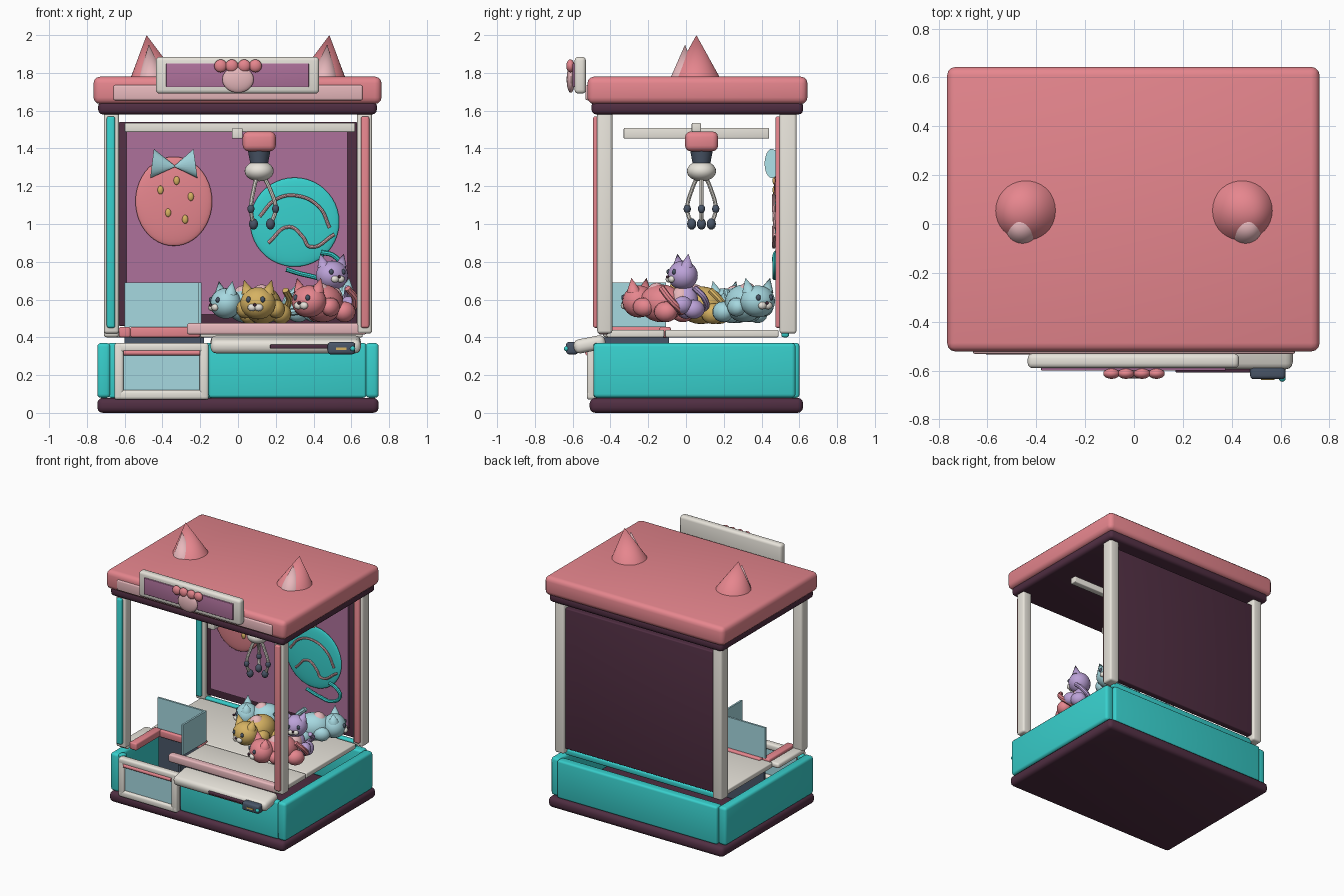
import bpy, bmesh, math
from mathutils import Matrix, Vector

if "Cube" in bpy.data.objects:
    bpy.data.objects.remove(bpy.data.objects["Cube"])


def lin(c):
    c /= 255
    return c / 12.92 if c <= 0.04045 else ((c + 0.055) / 1.055) ** 2.4


MATS = {}
for nm, rgb in {"pink": (230, 134, 142), "pale pink": (236, 188, 192), "off white": (232, 228, 219),
                "teal": (56, 208, 205), "plum": (80, 46, 66), "purple": (174, 113, 155),
                "slate": (74, 86, 104), "mustard": (214, 178, 98), "light blue": (166, 216, 224),
                "lilac": (188, 162, 216)}.items():
    MATS[nm] = bpy.data.materials.new(nm)
    MATS[nm].diffuse_color = (*[lin(v) for v in rgb], 1)


class Part:
    """Collects coloured primitives into one named object."""

    def __init__(self, name, frame=Matrix()):
        self.name, self.frame, self.bm, self.used = name, frame, bmesh.new(), []

    def take(self, tmp, mat):
        if mat not in self.used:
            self.used.append(mat)
        for f in tmp.faces:
            f.material_index = self.used.index(mat)
            f.smooth = True
        tmp.transform(self.frame)
        me = bpy.data.meshes.new("tmp")
        tmp.to_mesh(me)
        self.bm.from_mesh(me)
        bpy.data.meshes.remove(me)
        tmp.free()
        return self

    def box(self, x0, x1, y0, y1, z0, z1, mat, bevel=0.0, tilt=0.0):
        tmp = bmesh.new()
        c = Vector((x0 + x1, y0 + y1, z0 + z1)) / 2
        bmesh.ops.create_cube(tmp, size=1)
        tmp.transform(Matrix.Diagonal((x1 - x0, y1 - y0, z1 - z0, 1)))
        if bevel:
            bmesh.ops.bevel(tmp, geom=tmp.edges[:], offset=bevel, segments=3, profile=0.5, affect='EDGES')
        tmp.transform(Matrix.Translation(c) @ Matrix.Rotation(tilt, 4, 'X'))
        return self.take(tmp, mat)

    def ball(self, c, r, mat, seg=20):
        r = (r, r, r) if isinstance(r, (int, float)) else r
        tmp = bmesh.new()
        bmesh.ops.create_uvsphere(tmp, u_segments=seg, v_segments=seg // 2 + 2, radius=1)
        tmp.transform(Matrix.Translation(c) @ Matrix.Diagonal((*r, 1)))
        return self.take(tmp, mat)

    def cone(self, a, b, r0, r1, mat, seg=32, squash=1.0):
        a, b = Vector(a), Vector(b)
        d = b - a
        tmp = bmesh.new()
        bmesh.ops.create_cone(tmp, cap_ends=True, segments=seg, radius1=r0, radius2=r1, depth=d.length)
        tmp.transform(d.to_track_quat('Z', 'Y').to_matrix().to_4x4())
        tmp.transform(Matrix.Translation((a + b) / 2) @ Matrix.Diagonal((1, squash, 1, 1)))
        return self.take(tmp, mat)

    def tube(self, pts, r, mat):
        cu = bpy.data.curves.new("path", 'CURVE')
        cu.dimensions, cu.bevel_depth, cu.bevel_resolution, cu.use_fill_caps = '3D', r, 2, True
        sp = cu.splines.new('BEZIER')
        sp.bezier_points.add(len(pts) - 1)
        sp.resolution_u = 6
        for p, co in zip(sp.bezier_points, pts):
            p.co = co
            p.handle_left_type = p.handle_right_type = 'AUTO'
        ob = bpy.data.objects.new("path", cu)
        me = bpy.data.meshes.new_from_object(ob)
        tmp = bmesh.new()
        tmp.from_mesh(me)
        bpy.data.objects.remove(ob)
        bpy.data.curves.remove(cu)
        return self.take(tmp, mat)

    def done(self):
        me = bpy.data.meshes.new(self.name)
        self.bm.to_mesh(me)
        self.bm.free()
        for m in self.used:
            me.materials.append(MATS[m])
        me.set_sharp_from_angle(angle=math.radians(40))
        ob = bpy.data.objects.new(self.name, me)
        bpy.context.collection.objects.link(ob)


# Base: plinth and hollow cabinet
Part("plinth").box(-.745, .745, -.51, .62, 0, .08, "plum", .03).done()
p = Part("cabinet")
for s in (-1, 1):
    xs = sorted((s * .675, s * .745))
    p.box(*xs, -.49, .58, .08, .37, "teal", .02)
p.box(-.155, .68, -.49, -.44, .08, .37, "teal", .015)
p.box(-.685, -.64, -.48, -.43, .08, .37, "teal", .01)
p.box(-.68, .68, .53, .6, .08, .37, "teal", .015).done()
Part("chute").box(-.6, -.2, -.11, -.09, .08, .4, "slate").box(-.2, -.18, -.44, -.09, .08, .4, "slate").done()

# Prize door
p = Part("prize_door")
for x in (-.655, -.205):
    p.box(x, x + .05, -.525, -.47, .07, .37, "off white", .015)
for z in (.07, .32):
    p.box(-.655, -.155, -.525, -.47, z, z + .05, "off white", .015)
p.box(-.61, -.2, -.505, -.495, .11, .33, "light blue")
p.cone((-.605, -.52, .318), (-.2, -.52, .318), .014, .014, "pink", 16).done()

# Play floor with chute rims
p = Part("play_floor")
p.box(-.66, .66, -.11, .49, .4, .44, "off white", .008)
p.box(-.2, .66, -.42, -.115, .4, .44, "off white", .008)
p.box(-.71, -.63, -.44, -.11, .4, .44, "off white", .015)
p.box(-.63, -.57, -.42, -.11, .4, .455, "pink", .01)
p.box(-.57, -.2, -.14, -.08, .4, .455, "pink", .01)
p.box(-.27, .68, -.465, -.41, .415, .475, "pale pink", .012)
p.box(-.65, .65, .505, .545, .4, .445, "teal", .012).done()
p = Part("chute_glass")
p.box(-.6, -.2, -.12, -.105, .455, .69, "light blue")
p.box(-.208, -.194, -.39, -.105, .455, .69, "light blue").done()

# Control panel with slot, reader and button
p = Part("control_panel")
p.box(-.145, .65, -.595, -.425, .325, .4, "off white", .03, math.radians(11))
p.box(.17, .49, -.608, -.57, .34, .362, "plum", .006)
p.box(.475, .62, -.635, -.57, .31, .375, "slate", .015)
p.box(.52, .575, -.639, -.63, .334, .345, "mustard")
p.ball((.607, -.632, .34), .014, "teal", 12).done()

# Corner posts with coloured strips
for s, side, mat in ((-1, "left", "teal"), (1, "right", "pink")):
    for y0, y1, end in ((-.47, -.39, "front"), (.495, .585, "back")):
        p = Part(f"{end}_{side}_post")
        p.box(*sorted((s * .63, s * .71)), y0, y1, .42, 1.6, "off white", .015)
        p.box(*sorted((s * .65, s * .695)), y0 - .022, y0 + .01, .45, 1.57, mat, .012).done()

# Back wall
p = Part("back_wall")
p.box(-.63, .63, .52, .57, .46, 1.54, "plum", .008)
p.box(-.59, .58, .508, .522, .52, 1.52, "purple").done()

# Roof, trim and front strip
Part("roof_trim").box(-.74, .735, -.5, .62, 1.58, 1.65, "plum", .025).done()
Part("roof").box(-.765, .76, -.522, .643, 1.635, 1.78, "pink", .035).done()
Part("roof_strip").box(-.66, .66, -.532, -.5, 1.655, 1.735, "pale pink", .01).done()
p = Part("ears")
for s in (-1, 1):
    p.cone((s * .45, .055, 1.765), (s * .484, .055, 2.0), .13, 0, "pink")
    p.cone((s * .458, -.01, 1.765), (s * .472, -.005, 1.95), .075, 0, "pale pink")
p.done()

# Sign with paw badge
p = Part("sign")
p.box(-.435, .43, -.59, -.53, 1.69, 1.885, "off white", .02)
p.box(-.38, .375, -.6, -.58, 1.725, 1.85, "purple", .004).done()
p = Part("paw_badge").ball((0, -.61, 1.765), (.083, .022, .07), "pale pink", 28)
for x in (-.092, -.033, .033, .092):
    p.ball((x, -.612, 1.837), (.034, .022, .034), "pink")
p.done()

# Claw gantry
cx, cy = .112, .082
p = Part("claw_rails").box(-.6, .62, .03, .08, 1.487, 1.535, "off white", .006)
p.box(-.033, .025, -.33, .44, 1.452, 1.508, "off white", .006).done()
p = Part("claw")
p.box(.025, .2, -.005, .17, 1.385, 1.49, "pink", .03)
p.cone((cx, cy, 1.31), (cx, cy, 1.39), .045, .06, "slate")
p.ball((cx, cy, 1.28), (.077, .077, .054), "off white", 28)
for k in range(3):
    a = math.tau * k / 3
    at = lambda r, z: (cx + r * math.cos(a), cy + r * math.sin(a), z)
    p.tube([at(.025, 1.25), at(.055, 1.19), at(.087, 1.08), at(.062, 1.0)], .011, "off white")
    p.ball(at(.087, 1.08), (.019, .019, .024), "slate", 14)
    p.ball(at(.06, 1.0), (.024, .024, .03), "slate", 14)
p.done()

# Strawberry wall decoration with bow
p = Part("strawberry").ball((-.34, .49, 1.12), (.203, .025, .236), "pink", 40)
for x, z in ((-.41, 1.18), (-.325, 1.23), (-.25, 1.145), (-.37, 1.06), (-.28, 1.025)):
    p.ball((x, .468, z), (.016, .01, .023), "mustard", 12)
for s in (-1, 1):
    p.cone((-.34 + s * .115, .455, 1.32), (-.335, .455, 1.305), .078, .004, "light blue", 24, .5)
p.done()

# Yarn ball wall decoration
p = Part("yarn_ball").ball((.3, .492, 1.01), (.236, .022, .236), "teal", 40)
p.tube([(.115, .472, 1.04), (.2, .464, 1.13), (.31, .464, 1.15), (.43, .464, 1.09), (.485, .472, .98)],
       .009, "pale pink")
p.tube([(.16, .472, .9), (.27, .464, .985), (.345, .464, .93), (.38, .464, .88), (.51, .472, .945)],
       .009, "pale pink")
p.tube([(.44, .48, .85), (.51, .47, .83), (.54, .47, .78), (.47, .47, .72), (.36, .47, .73), (.255, .47, .76)],
       .013, "teal").done()


# Plush cats
def plush(name, loc, yaw, mat, upright=False, size=1.0):
    p = Part(name, Matrix.Translation(loc) @ Matrix.Rotation(math.radians(yaw), 4, 'Z') @ Matrix.Scale(size, 4))
    if upright:
        body, hd, by = (.075, .07, .1), Vector((0, -.02, .15)), 0.03
    else:
        body, hd, by = (.1, .125, .1), Vector((0, -.14, .01)), .1
    p.ball((0, 0, 0), body, mat)
    p.ball((0, -.03, .01 if upright else .03), (.06, .06, .08), "pale pink")
    p.ball(hd, (.095, .085, .085), mat)
    for s in (-1, 1):
        p.ball((s * .085, -.06, -.02), (.045, .06, .05), mat, 14)
        p.ball((s * .085, by - .02, -.045), (.055, .065, .055), mat, 14)
        p.cone(hd + Vector((s * .055, 0, .055)), hd + Vector((s * .075, 0, .125)), .036, 0, mat, 12)
        p.ball(hd + Vector((s * .038, -.073, .02)), (.013, .012, .016), "slate", 10)
        p.ball(hd + Vector((s * .018, -.08, -.022)), (.024, .018, .02), "off white", 12)
    p.ball(hd + Vector((0, -.098, -.008)), .009, "plum", 8)
    p.tube([(0, by, -.04), (.06, by + .06, -.04), (.12, by + .03, .02), (.11, by - .03, .08)], .018, mat)
    p.done()


plush("pink_cat", (.45, -.13, .58), -32, "pink")
plush("mustard_cat", (.13, .08, .57), -10, "mustard")
plush("blue_cat_left", (.05, .27, .57), -60, "light blue", size=.95)
plush("blue_cat_right", (.43, .31, .58), 120, "light blue")
plush("lilac_cat", (.49, .0, .59), 25, "lilac", True, .92)

for m in bpy.data.materials:
    if m.users and not m.is_grease_pencil:
        m.use_nodes = True
        m.node_tree.nodes["Principled BSDF"].inputs["Base Color"].default_value = m.diffuse_color
